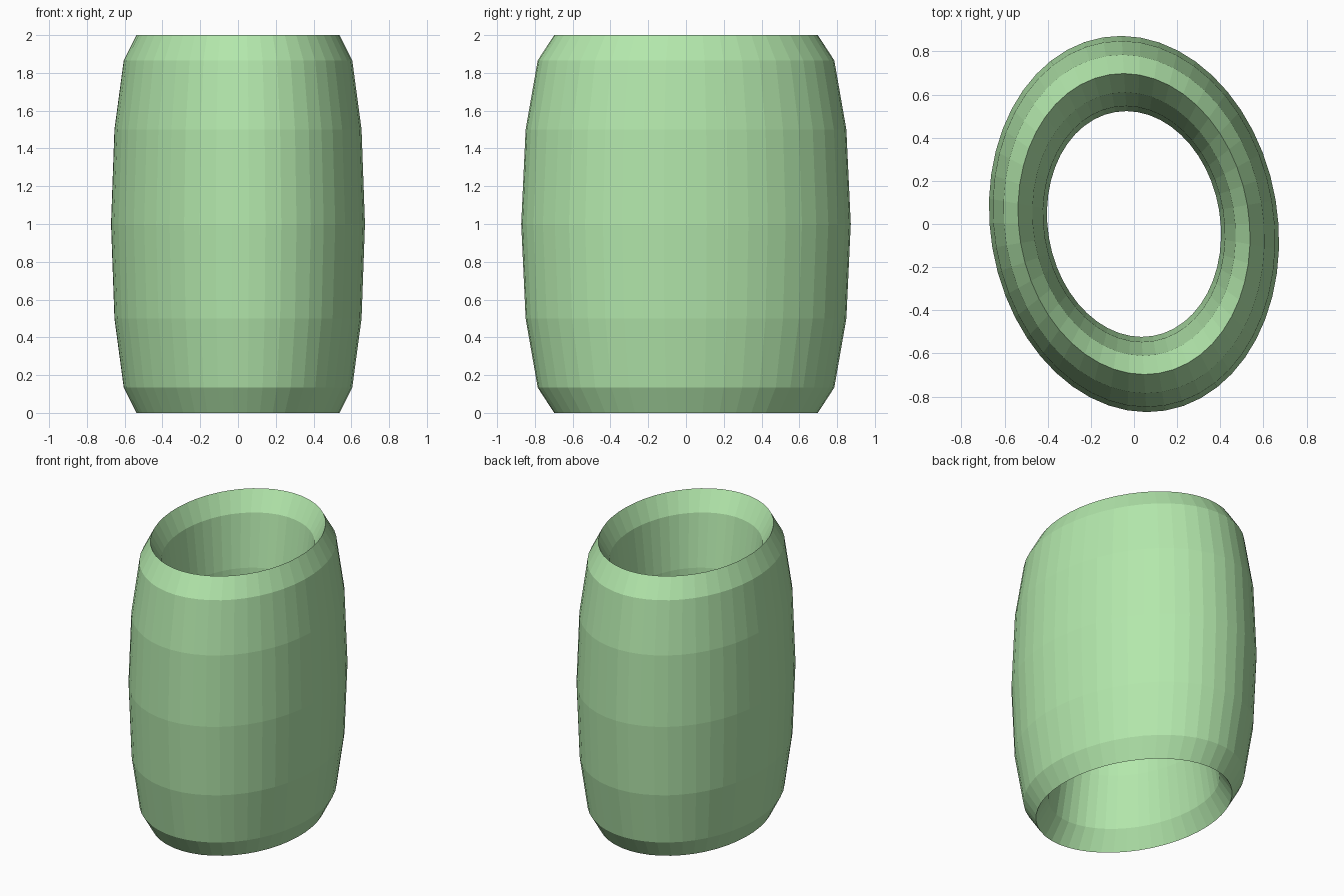
import bpy
import math

if "Cube" in bpy.data.objects:
    bpy.data.objects.remove(bpy.data.objects["Cube"])

# Barrel-shaped oval ring: a torus stretched tall, turned slightly about z
bpy.ops.mesh.primitive_torus_add(
    major_segments=48, minor_segments=12, major_radius=1.0, minor_radius=0.25,
    location=(0, 0, 1), rotation=(0, 0, math.radians(9.5)))
ring = bpy.context.object
ring.name = "oval_ring"
ring.scale = (0.533, 0.702, 4.0)
bpy.ops.object.transform_apply(location=False, rotation=False, scale=True)

# Light green finish
green = bpy.data.materials.new("light_green")
green.diffuse_color = (0.45, 0.8, 0.41, 1)
green.use_nodes = True
green.node_tree.nodes["Principled BSDF"].inputs["Base Color"].default_value = green.diffuse_color
ring.data.materials.append(green)
